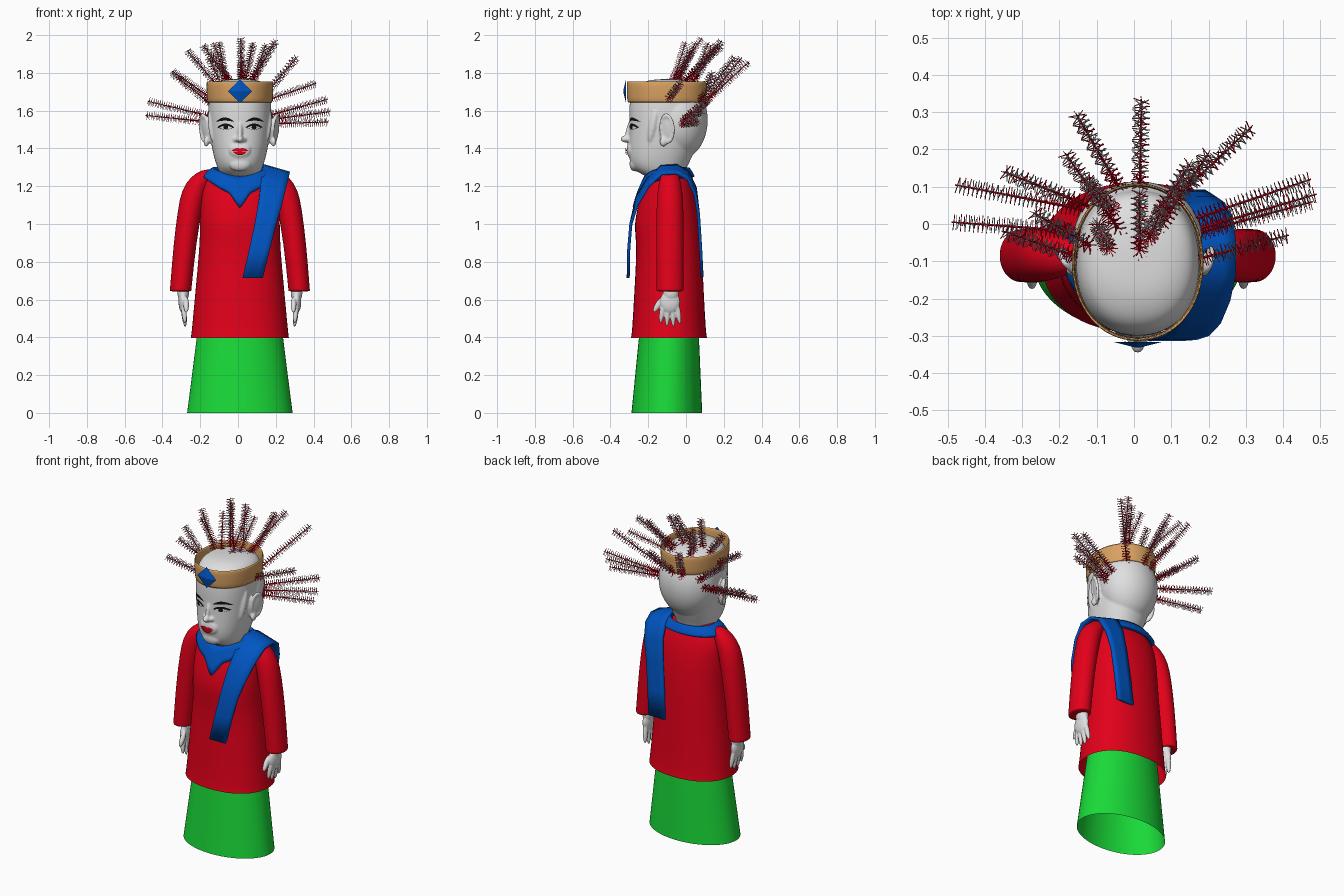
import bpy, bmesh, math
from mathutils import Euler, Matrix, Vector
from mathutils.bvhtree import BVHTree

cube = bpy.data.objects.get("Cube")
if cube:
    bpy.data.objects.remove(cube, do_unlink=True)

CX = 0.01  # the figure's own middle line


def material(name, *rgb):
    m = bpy.data.materials.new(name)
    m.use_nodes = True
    m.diffuse_color = (*rgb, 1)
    m.node_tree.nodes["Principled BSDF"].inputs["Base Color"].default_value = (*rgb, 1)
    return m


RED = material("red cloth", 0.76, 0, 0.01)
GREEN = material("green cloth", 0.01, 0.7, 0.04)
BLUE = material("blue cloth", 0, 0.09, 0.53)
WHITE = material("white skin", 0.74, 0.74, 0.74)
GOLD = material("tan gold", 0.7, 0.36, 0.12)
BLACK = material("black paint", 0.005, 0.005, 0.005)
GREY = material("grey bristle", 0.4, 0.4, 0.42)


def add_object(name, bm, *mats, subdiv=0, thick=0):
    bmesh.ops.recalc_face_normals(bm, faces=bm.faces)
    for f in bm.faces:
        f.smooth = True
    me = bpy.data.meshes.new(name)
    bm.to_mesh(me)
    bm.free()
    for m in mats:
        me.materials.append(m)
    ob = bpy.data.objects.new(name, me)
    bpy.context.collection.objects.link(ob)
    if thick:
        mod = ob.modifiers.new("thickness", "SOLIDIFY")
        mod.thickness, mod.offset = thick, 0
    if subdiv:
        ob.modifiers.new("smooth", "SUBSURF").levels = subdiv
        ob.modifiers["smooth"].render_levels = subdiv
    return ob


def skin_rows(bm, rows, closed=False):
    """Bridge rows of points with quads and return the vertex rows."""
    rows = [[bm.verts.new(p) for p in row] for row in rows]
    for a, b in zip(rows, rows[1:]):
        n = len(a)
        for i in range(n if closed else n - 1):
            j = (i + 1) % n
            bm.faces.new((a[i], a[j], b[j], b[i]))
    return rows


def loft(name, rings, mat, power=2.0, caps="", subdiv=1, thick=0, segments=32):
    """Rings are (z, middle x, half width, front y, back y)."""
    bm, rows = bmesh.new(), []
    for z, cx, hw, yf, yb in rings:
        row = []
        for i in range(segments):
            a = math.tau * i / segments
            c, s = math.cos(a), math.sin(a)
            row.append((cx + hw * math.copysign(abs(c) ** (2 / power), c),
                        (yf + yb) / 2 + (yb - yf) / 2 * math.copysign(abs(s) ** (2 / power), s), z))
        rows.append(row)
    rows = skin_rows(bm, rows, True)
    if "b" in caps:
        bm.faces.new(rows[0])
    if "t" in caps:
        bm.faces.new(rows[-1])
    return add_object(name, bm, mat, subdiv=subdiv, thick=thick)


def centred(rings):
    return [(z, CX, hw, yf, yb) for z, hw, yf, yb in rings]


def ball(name, loc, size, mat, rot=(0, 0, 0), detail=16):
    bm = bmesh.new()
    bmesh.ops.create_uvsphere(bm, u_segments=detail, v_segments=detail * 3 // 4, radius=1,
                              matrix=Matrix.LocRotScale(Vector(loc), Euler(rot), Vector(size)))
    return add_object(name, bm, mat)


def fuse(main, parts, voxel):
    """Join the parts into one seamless smooth body."""
    bpy.context.view_layer.update()
    bpy.ops.object.select_all(action="DESELECT")
    for ob in [main] + parts:
        ob.select_set(True)
    bpy.context.view_layer.objects.active = main
    bpy.ops.object.join()
    mod = main.modifiers.new("fuse", "REMESH")
    mod.mode, mod.voxel_size, mod.use_smooth_shade = "VOXEL", voxel, True
    mod = main.modifiers.new("soften", "SMOOTH")
    mod.factor, mod.iterations = .5, 5


def surface(ob):
    bpy.context.view_layer.update()
    return BVHTree.FromObject(ob, bpy.context.evaluated_depsgraph_get())


# Skirt and long tunic
loft("skirt", centred([(0, .281, -.29, .087), (.2, .255, -.27, .078), (.4, .23, -.25, .07),
                       (.55, .21, -.235, .06)]), GREEN)
tunic = loft("tunic", centred([
    (.397, .261, -.292, .112), (.43, .256, -.286, .106), (.65, .236, -.274, .094), (.88, .214, -.26, .084),
    (.97, .213, -.274, .077), (1.05, .211, -.267, .07), (1.15, .208, -.24, .054), (1.22, .194, -.207, .032),
    (1.265, .157, -.185, .01), (1.285, .115, -.17, -.008), (1.3, .1, -.16, -.015)]), RED, 2.2, "t")

# Sleeves and hands
for side, s in (("left", 1), ("right", -1)):
    arm = [(.643, .314, .057, .071), (.647, .314, .057, .071), (.67, .312, .057, .071), (.9, .291, .06, .073),
           (1.08, .264, .064, .072), (1.18, .243, .066, .066), (1.25, .203, .06, .053), (1.29, .167, .03, .027)]
    loft(side + "_sleeve", [(z, CX + s * x, rx, -.085 - ry, -.085 + ry) for z, x, rx, ry in arm],
         RED, caps="bt")
    hx = CX + s * .3
    palm = ball(side + "_hand", (hx, -.085, .588), (.025, .054, .062), WHITE)
    parts = [ball("wrist", (hx, -.08, .635), (.031, .042, .05), WHITE),
             ball("thumb", (hx - s * .016, -.147, .573), (.015, .016, .048), WHITE, (-.55, 0, 0))]
    for i, tip in enumerate((.473, .455, .453, .468)):
        parts.append(ball("finger", (hx - s * .004, -.126 + .028 * i, (tip + .6) / 2),
                          (.014, .0145, (.6 - tip) / 2), WHITE, ((i - 1.5) * .1, s * .1, 0)))
    fuse(palm, parts, .004)

# Head with hair mass, ears, nose, mouth and chin
head = loft("head", centred([
    (1.2, .088, -.16, -.02), (1.24, .093, -.185, -.01), (1.27, .107, -.25, -.005), (1.3, .121, -.288, .005),
    (1.35, .137, -.303, .03), (1.42, .152, -.303, .06), (1.5, .162, -.3, .08), (1.58, .167, -.302, .09),
    (1.66, .167, -.299, .093), (1.72, .158, -.28, .085), (1.75, .13, -.235, .045),
    (1.768, .07, -.17, -.03)]), WHITE, 2.2, "bt", 2)
parts = [ball("hair", (CX, -.04, 1.55), (.174, .156, .212), WHITE, detail=32),
         ball("nose_bridge", (CX, -.302, 1.49), (.014, .018, .06), WHITE, (-.2, 0, 0)),
         ball("nose_tip", (CX, -.319, 1.45), (.02, .029, .019), WHITE),
         ball("mouth_mound", (CX, -.292, 1.392), (.06, .022, .045), WHITE),
         ball("chin", (CX, -.272, 1.318), (.06, .028, .04), WHITE)]
for s in (1, -1):
    parts += [ball("ear", (CX + s * .178, -.105, 1.5), (.014, .042, .078), WHITE, (-.15, s * .12, -s * .5)),
              ball("ear_lobe", (CX + s * .178, -.12, 1.435), (.015, .02, .026), WHITE),
              ball("side_lock", (CX + s * .15, -.175, 1.52), (.018, .022, .09), WHITE, (-.2, s * .1, 0)),
              ball("nostril", (CX + s * .02, -.303, 1.447), (.014, .016, .013), WHITE)]
    bpy.ops.mesh.primitive_torus_add(major_radius=1, minor_radius=.2, major_segments=24, minor_segments=8,
                                     location=(CX + s * .188, -.1, 1.505),
                                     rotation=(-.15, math.pi / 2 + s * .12, -s * .5))
    rim = bpy.context.object
    rim.scale = (.07, .037, .05)
    rim.data.materials.append(WHITE)
    parts.append(rim)
fuse(head, parts, .006)

# Painted eyes, brows and lips, laid on the face
face = surface(head)


def patch(name, mat, cx, cz, hw, top, bottom, lift):
    rows = []
    for r in range(4):
        row = []
        for i in range(13):
            t = i / 6 - 1
            x, z = cx + hw * t, cz + bottom(t) + (top(t) - bottom(t)) * r / 3
            hit = face.ray_cast(Vector((x, -1, z)), Vector((0, 1, 0)))[0]
            row.append((x, hit.y - lift, z))
        rows.append(row)
    bm = bmesh.new()
    skin_rows(bm, rows)
    return add_object(name, bm, mat)


def arch(height):
    return lambda t: height * (1 - t * t)


def dome(height):
    return lambda t: height * math.sqrt(max(0, 1 - t * t))


for side, s in (("left", 1), ("right", -1)):
    ex = CX + s * .075
    patch(side + "_lash", BLACK, ex, 1.512, .045, arch(.02), arch(-.012), .003)
    patch(side + "_eye", WHITE, ex, 1.51, .035, arch(.01), arch(-.009), .005)
    patch(side + "_pupil", BLACK, ex, 1.511, .013, dome(.012), dome(-.01), .007)
    patch(side + "_brow", BLACK, ex + s * .004, 1.54, .05, arch(.024), arch(.007), .004)
patch("upper_lip", RED, CX, 1.387, .046, lambda t: (1 - abs(t)) * (.012 + .03 * abs(t)), arch(-.002), .007)
patch("lower_lip", RED, CX, 1.385, .038, arch(0), arch(-.021), .008)

# Crown band and its jewel
loft("crown_band", centred([(1.642, .17, -.308, .104), (1.698, .173, -.31, .106), (1.757, .175, -.312, .107)]),
     GOLD, 2.1, thick=.008)
bm = bmesh.new()
bmesh.ops.create_cone(bm, segments=4, radius1=.064, radius2=.008, depth=.014, cap_ends=True)
jewel = add_object("crown_jewel", bm, BLUE)
jewel.rotation_euler, jewel.location = (math.pi / 2, 0, 0), (CX, -.324, 1.703)
for p in jewel.data.polygons:
    p.use_smooth = False

# Neck scarf draped on the tunic, with a point at the front
body = surface(tunic)
rows = []
for r in range(5):
    row = []
    for i in range(64):
        a = math.tau * i / 64
        front = max(0, -math.sin(a))
        z_in = 1.284 - .045 * front ** 2
        tip = max(0, 1 - abs(math.cos(a)) / .32) if front else 0
        z_out = 1.238 - .09 * front ** 2 - .07 * tip
        out = Vector((math.cos(a), math.sin(a), 0))
        z = z_in + (z_out - z_in) * r / 4
        hit = body.ray_cast(Vector((CX, -.085, z)) + out, -out)[0]
        row.append(hit + out * .015 + Vector((0, 0, .009)))
    rows.append(row)
bm = bmesh.new()
skin_rows(bm, rows, True)
add_object("neck_scarf", bm, BLUE, thick=.022)

# Sash over the left shoulder, hanging front and back
path = [(.078, -.306, .715, .054), (.115, -.303, .87, .055), (.145, -.292, 1.0, .057), (.172, -.26, 1.12, .06),
        (.19, -.2, 1.22, .067), (.202, -.13, 1.285, .07), (.202, -.05, 1.29, .07), (.197, .01, 1.258, .068),
        (.183, .05, 1.17, .06), (.165, .066, 1.05, .055), (.148, .077, .88, .055), (.135, .085, .72, .055)]
rows = [[(x + w * t, y, z - (.02 * t if z > 1.1 else 0)) for t in (-1, -.5, 0, .5, 1)]
        for x, y, z, w in path]
bm = bmesh.new()
skin_rows(bm, rows)
add_object("shoulder_sash", bm, BLUE, thick=.016)

# One bristled spike, reused for the whole headdress
bm = bmesh.new()
bmesh.ops.create_cone(bm, segments=4, radius1=.004, radius2=.002, depth=1, cap_ends=True,
                      matrix=Matrix.Translation((0, 0, .5)))
COUNT = 26
for i in range(COUNT):
    for k in range(3):
        m = (Matrix.Translation((0, 0, (i + .5 + k * .25) / (COUNT + .5)))
             @ Matrix.Rotation(i * .4 + k * math.pi / 3, 4, "Z") @ Matrix.Diagonal((.048, .002, .006, 1)))
        verts = bmesh.ops.create_cube(bm, size=1, matrix=m)["verts"]
        for f in {f for v in verts for f in v.link_faces}:
            f.material_index = int(i > 7 and (i + k) % 3 > 0)
spike = add_object("headdress_spike", bm, RED, GREY)
for p in spike.data.polygons:
    p.use_smooth = False

spikes = [  # base, tip
    ((.015, -.09, 1.74), (.015, .085, 1.985)), ((.035, -.05, 1.74), (.08, .05, 1.96)),
    ((.06, -.02, 1.73), (.2, .19, 1.97)), ((-.06, -.08, 1.72), (-.1, 0, 1.965)),
    ((-.03, -.03, 1.74), (-.185, .19, 1.945)), ((-.08, -.08, 1.7), (-.27, .03, 1.92)),
    ((.06, .02, 1.72), (.15, .16, 1.95)), ((-.04, .02, 1.7), (-.13, .12, 1.96)),
    ((.015, .05, 1.6), (.02, .335, 1.86)), ((-.03, .08, 1.62), (-.155, .295, 1.88)),
    ((.07, .03, 1.6), (.315, .26, 1.885)), ((-.1, .04, 1.6), (-.35, .14, 1.8)),
    ((-.12, -.1, 1.65), (-.35, -.02, 1.81)), ((-.14, .04, 1.57), (-.48, .105, 1.65)),
    ((-.15, -.02, 1.54), (-.49, .005, 1.575)), ((.15, .01, 1.57), (.475, .12, 1.66)),
    ((.15, -.02, 1.55), (.49, .08, 1.595)), ((.15, -.03, 1.53), (.48, .06, 1.54)),
    ((.11, -.11, 1.64), (.415, -.03, 1.745))]
for i, (base, tip) in enumerate(spikes):
    ob = spike if i == 0 else spike.copy()
    if i:
        bpy.context.collection.objects.link(ob)
    ob.name = f"headdress_spike_{i + 1}"
    along = Vector(tip) - Vector(base)
    ob.location, ob.scale = base, (1, 1, along.length)
    ob.rotation_euler = along.to_track_quat("Z", "Y").to_euler()
